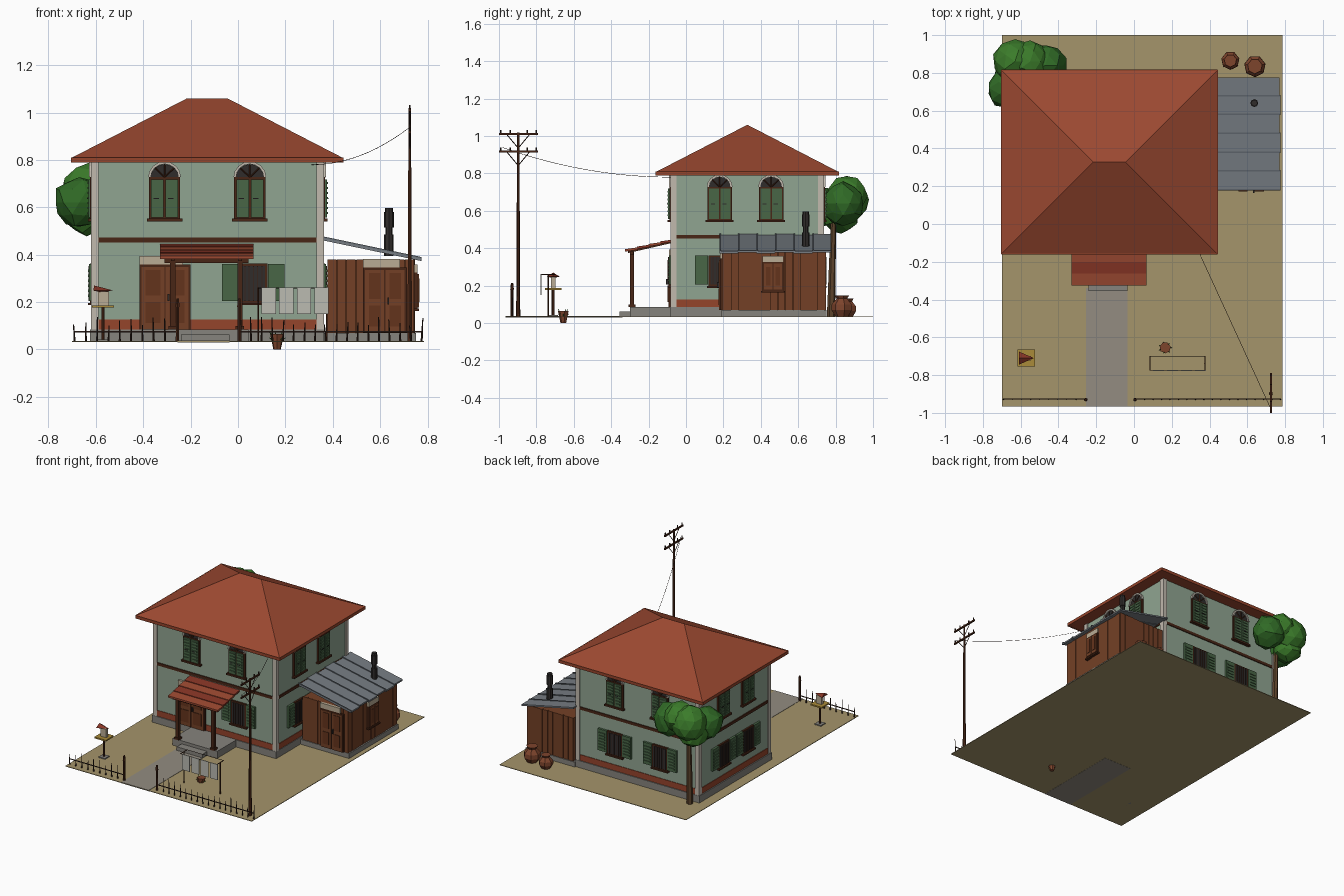
import bpy, bmesh, math, random
from mathutils import Matrix, Vector

if "Cube" in bpy.data.objects:
    bpy.data.objects.remove(bpy.data.objects["Cube"])

random.seed(4)
parts, mats = {}, {}
COL = dict(wall='8fa390', red='94462f', roof='9a4a34', trim='c0b8ac', stone='85827c', dark='4a2a1c',
           wood='73422a', wood2='643722', green='4a6648', black='33302f', cream='b8ab93', ground='a3936a',
           path='928b80', tin='767c82', leaf='3d7a2e', leaf2='33692a', cloth='b9b9b0', yellow='a88a3c',
           pot='7d4630', trunk='5e4630', iron='3a2a24', tin2='5f666d', porch='86382a')


def get(name, col):
    return parts.setdefault(name, (bmesh.new(), col))[0]


def box(name, col, x, y, z, M=Matrix()):
    size = Matrix.Diagonal((x[1] - x[0], y[1] - y[0], z[1] - z[0], 1))
    mid = Matrix.Translation((sum(x) / 2, sum(y) / 2, sum(z) / 2))
    bmesh.ops.create_cube(get(name, col), size=1, matrix=M @ mid @ size)


def hull(name, col, pts, M=Matrix()):
    b = bmesh.new()
    for p in pts:
        b.verts.new(M @ Vector(p))
    bmesh.ops.convex_hull(b, input=b.verts[:])
    bmesh.ops.dissolve_limit(b, angle_limit=0.01, verts=b.verts[:], edges=b.edges[:])
    me = bpy.data.meshes.new('tmp')
    b.to_mesh(me)
    b.free()
    get(name, col).from_mesh(me)
    bpy.data.meshes.remove(me)


def rod(name, col, a, b, r1, r2=None, n=6, M=Matrix()):
    a, b = Vector(a), Vector(b)
    T = M @ Matrix.Translation((a + b) / 2) @ (b - a).to_track_quat('Z', 'Y').to_matrix().to_4x4()
    bmesh.ops.create_cone(get(name, col), cap_ends=True, segments=n, radius1=r1,
                          radius2=r1 if r2 is None else r2, depth=(b - a).length, matrix=T)


G = 0.035
# ground and path
box('ground', 'ground', (-.7, .785), (-.965, 1), (.031, G))
box('path', 'path', (-.255, -.035), (-.965, -.34), (.030, .037))

# house body
X0, X1, Y0, Y1 = -.612, .356, -.076, .73
box('house_walls', 'wall', (X0, X1), (Y0, Y1), (.08, .8))
box('house_plinth', 'stone', (X0 - .012, X1 + .008), (Y0 - .01, Y1 + .01), (G, .085))
box('base_band', 'red', (X0 - .004, X1 + .004), (Y0 - .004, Y1 + .004), (.085, .127))
box('floor_band', 'dark', (X0 - .006, X1 + .006), (Y0 - .006, Y1 + .006), (.452, .472))
for x in (X0 - .008, X1 - .024):
    for y in (Y0 - .008, Y1 - .024):
        box('corner_pilasters', 'trim', (x, x + .032), (y, y + .032), (.085, .8))

# hipped main roof
hull('main_roof', 'roof', [(x, y, z) for x in (-.7, .44) for y in (-.157, .812) for z in (.792, .81)]
     + [(-.215, .328, 1.06), (-.045, .328, 1.06)])
R = [(-.702, .442), (-.159, .814)]
for y in R[1]:
    box('roof_fascia', 'red', R[0], (y - .003, y + .003), (.789, .811))
for x in R[0]:
    box('roof_fascia', 'red', (x - .003, x + .003), R[1], (.789, .811))


# windows are built facing -y, then turned to their wall
def upper_window(M):
    box('window_frames', 'dark', (-.066, .066), (-.012, .004), (.548, .727), M)
    box('window_sills', 'dark', (-.075, .075), (-.022, .004), (.54, .552), M)
    for s in (-1, 1):
        a, b = sorted((s * .004, s * .057))
        box('upper_shutters', 'green', (a, b), (-.019, 0), (.557, .718), M)
        for k in range(7):
            z = .572 + k * .021
            box('upper_shutters', 'green', (a + .008, b - .008), (-.024, -.015), (z, z + .009), M)
        box('shutter_latches', 'black', (a + .01, b - .02), (-.026, -.019), (.634, .639), M)
    arc = [(math.cos(i * math.pi / 8), math.sin(i * math.pi / 8)) for i in range(9)]
    hull('arch_glass', 'black', [(.058 * c, y, .727 + .055 * s) for c, s in arc for y in (-.008, .002)], M)
    for (c, s), (d, t) in zip(arc, arc[1:]):
        hull('arch_frames', 'trim', [(r * p, y, .727 + r * .96 * q) for p, q in ((c, s), (d, t))
                                     for r in (.058, .069) for y in (-.016, .002)], M)
    for i in (2, 4, 6):
        c, s = arc[i]
        rod('arch_bars', 'dark', (0, -.01, .727), (.056 * c, -.01, .727 + .054 * s), .003, n=4, M=M)


def lower_window(M):
    box('window_frames', 'dark', (-.06, .06), (-.012, .004), (.195, .362), M)
    box('lower_glass', 'black', (-.05, .05), (-.015, 0), (.205, .352), M)
    box('window_sills', 'dark', (-.068, .068), (-.022, .004), (.187, .197), M)
    for k in range(-2, 3):
        box('window_bars', 'iron', (k * .018 - .002, k * .018 + .002), (-.02, -.014), (.205, .352), M)
    for s in (-1, 1):
        a, b = sorted((s * .062, s * .132))
        box('lower_shutters', 'green', (a, b), (-.016, 0), (.205, .36), M)
        for k in range(6):
            z = .222 + k * .021
            box('lower_shutters', 'green', (a + .01, b - .01), (-.021, -.012), (z, z + .01), M)


def wall(x, y, turn):
    return Matrix.Translation((x, y, 0)) @ Matrix.Rotation(math.radians(turn), 4, 'Z')


for x in (-.31, .05):
    upper_window(wall(x, Y0, 0))
    upper_window(wall(x, Y1, 180))
    lower_window(wall(x, Y1, 180))
for y in (.18, .455):
    for px, turn in ((X1, 90), (X0, -90)):
        upper_window(wall(px, y, turn))
        if turn < 0 or y < .3:
            lower_window(wall(px, y, turn))
lower_window(wall(.065, Y0, 0))


# doors with panels, handle and pale lintel
def door(name, xc, y, w, z0, z1):
    M = wall(xc, y, 0)
    h = w / 2
    box(name + '_frame', 'dark', (-h, h), (-.012, .004), (z0, z1), M)
    for s in (-1, 1):
        a, b = sorted((s * .003, s * (h - .009)))
        box(name, 'wood', (a, b), (-.018, 0), (z0, z1 - .009), M)
        for c, d in ((.1, .42), (.52, .92)):
            box(name + '_panels', 'wood2', (a + .016, b - .016), (-.022, -.015),
                (z0 + c * (z1 - z0), z0 + d * (z1 - z0)), M)
    box(name + '_handle', 'black', (.01, .018), (-.03, -.018), (z0 + .12, z0 + .15), M)
    box(name + '_lintel', 'cream', (-h, h * .7), (-.014, .004), (z1, z1 + .036), M)


door('front_door', -.308, Y0, .215, .085, .358)
door('shed_door', .62, .195, .185, .07, .345)

# porch
box('porch_floor', 'stone', (-.31, .045), (-.30, Y0), (G, .085))
box('porch_step', 'stone', (-.24, -.035), (-.355, -.30), (G, .063))
for x in (-.275, .008):
    box('porch_posts', 'dark', (x - .011, x + .011), (-.3, -.278), (.085, .385))
    box('porch_posts', 'stone', (x - .018, x + .018), (-.307, -.271), (.085, .1))
    hull('porch_rafters', 'dark', [(x + i, y, z + k) for i in (-.008, .008) for k in (0, .015)
                                   for y, z in ((-.31, .374), (Y0, .428))])
box('porch_beam', 'dark', (-.31, .045), (-.3, -.28), (.365, .382))
pz = lambda y: .39 + (y + .325) * .055 / .247
for i in range(4):
    a, b = -.325 + i * .062, -.325 + (i + 1) * .062 + .004
    hull('porch_roof_%d' % (i % 2), ('roof', 'porch')[i % 2],
         [(x, y, pz(y) + k - d) for x in (-.33, .066) for y, d in ((a, 0), (b, .005)) for k in (-.008, .005)])

# shed
box('shed_base', 'stone', (.36, .752), (.19, .75), (G, .07))
box('shed_walls', 'wood', (.38, .735), (.205, .735), (.07, .378))
N = 9
for i in range(N):
    x, d = .377 + i * .041, random.uniform(0, .006)
    for y in (.197, .735):
        box('shed_planks', 'wood', (x, x + .038), (y - d, y + .008 + d), (.07, .38))
for i in range(13):
    y, d = .2 + i * .0416, random.uniform(0, .006)
    box('shed_planks', 'wood', (.735, .741 + d), (y, y + .039), (.07, .38))
M = wall(.743, .465, 90)
box('shed_window_frame', 'dark', (-.056, .056), (-.014, .004), (.17, .325), M)
for a in (-.048, .003):
    box('shed_window_shutters', 'wood', (a, a + .045), (-.02, 0), (.178, .318), M)
    box('shed_window_panels', 'wood2', (a + .01, a + .035), (-.023, -.01), (.2, .3), M)
box('shed_window_sill', 'dark', (-.064, .064), (-.022, .004), (.162, .172), M)
box('shed_window_lintel', 'cream', (-.056, .056), (-.014, .004), (.325, .358), M)

# corrugated lean-to roof
for i in range(6):
    a = .178 + i * .0995
    d = (i % 2) * .003
    hull('shed_roof', 'tin', [(x, y, z + d + k) for y in (a, a + .0995) for k in (-.009, .002)
                              for x, z in ((.355, .47), (.775 - 2 * d, .382))])
    hull('shed_roof_ribs', 'tin2', [(x, a + y, z + k) for y in (0, .008) for k in (0, .008)
                                    for x, z in ((.355, .47), (.775, .382))])
for z0, z1, r in ((.395, .485, .02), (.48, .52, .015), (.515, .58, .021), (.58, .596, .017)):
    rod('chimney', 'black', (.637, .64, z0), (.637, .64, z1), r, n=8)

# tree
rod('tree_trunk', 'trunk', (-.573, .775, G), (-.575, .79, .6), .022, .014)
for x, y, z, r, c in ((-.63, .86, .66, .125, 'leaf'), (-.47, .84, .64, .118, 'leaf2'), (-.67, .72, .62, .112, 'leaf2'),
                      (-.64, .83, .58, .1, 'leaf'), (-.55, .86, .68, .11, 'leaf')):
    b = get('foliage_' + c, c)
    new = bmesh.ops.create_icosphere(b, subdivisions=2, radius=r, matrix=Matrix.Translation((x, y, z)))['verts']
    for v in new:
        v.co += (v.co - Vector((x, y, z))) * random.uniform(-.1, .04)

# clay jars behind the shed
for x, y, s in ((.51, .865, .85), (.64, .835, 1)):
    for z0, z1, a, b in ((0, .035, .036, .058), (.035, .065, .058, .056), (.065, .095, .056, .03), (.095, .112, .03, .04)):
        rod('clay_jars', 'pot', (x, y, G + z0 * s), (x, y, G + z1 * s), a * s, b * s, 7)

# bird table
bx, by = -.57, -.71
box('bird_table_foot', 'stone', (bx - .025, bx + .025), (by - .025, by + .025), (G - .004, .042))
rod('bird_table_post', 'dark', (bx, by, G), (bx, by, .18), .008)
box('bird_tray', 'yellow', (bx - .046, bx + .046), (by - .045, by + .045), (.176, .186))
box('bird_house', 'cream', (bx - .02, bx + .025), (by - .012, by + .012), (.186, .245))
hull('bird_roof', 'porch', [(bx - .04, by - .035, .248), (bx - .04, by + .035, .248), (bx - .038, by, .27),
                            (bx + .04, by, .25), (bx, by, .24)])

# flower pot and leaves
rod('flower_pot', 'pot', (.165, -.655, 0), (.165, -.655, .065), .016, .03, 7)
for i in range(7):
    a = i * 2 * math.pi / 7
    c, s = math.cos(a), math.sin(a)
    rod('pot_leaves', 'leaf', (.165, -.655, .025), (.165 + .036 * c, -.655 + .03 * s, .05 + .025 * (i % 2)), .007, .001, 4)

# washing line
for y in (-.775, -.70):
    rod('washing_lines', 'iron', (.085, y, .26), (.375, y, .26), .0018, n=4)
for x in (.085, .375):
    rod('line_posts', 'dark', (x, -.737, G), (x, -.737, .26), .004)
    rod('line_posts', 'dark', (x, -.775, .26), (x, -.70, .26), .003)
for i in range(4):
    x = .1 + i * .074
    box('washing', 'cloth', (x, x + .06), (-.778, -.773), (.15, .262))

# picket fence and gate posts
for a, b in ((-.69, -.26), (.01, .775)):
    n = int((b - a) / .045)
    for i in range(n + 1):
        x = a + (b - a) * i / n
        rod('fence_pickets', 'iron', (x, -.928, G), (x + random.uniform(-.006, .006), -.928, random.uniform(.1, .14)), .0045, .002, 4)
    box('fence_rail', 'iron', (a, b), (-.93, -.925), (.072, .077))
for x in (-.255, .005):
    rod('gate_posts', 'dark', (x, -.93, G), (x, -.93, .2), .007)
    rod('gate_posts', 'dark', (x, -.93, .18), (x, -.93, .215), .01, .006)

# utility pole, cross arms, insulators, service wire
px, py = .725, -.897
rod('utility_pole', 'dark', (px, py, G), (px, py, 1.02), .011, .006)
for z in (.917, 1.01):
    box('cross_arms', 'dark', (px - .005, px + .005), (-1, -.79), (z - .005, z + .005))
    for y in (-.99, -.94, -.85, -.8):
        rod('insulators', 'iron', (px, y, z), (px, y, z + .022), .004)
    for y in (-.96, -.835):
        rod('arm_braces', 'iron', (px, y, z), (px, py, z - .075), .0025, n=4)
A, B = Vector((px, -.98, .938)), Vector((.31, Y0, .78))
pts = [A.lerp(B, t / 12) - Vector((0, 0, .16 * t / 12 * (1 - t / 12))) for t in range(13)]
for p, q in zip(pts, pts[1:]):
    rod('service_wire', 'iron', p, q, .0012, n=4)

# turn the gathered parts into objects
for name, (b, col) in parts.items():
    bmesh.ops.recalc_face_normals(b, faces=b.faces[:])
    me = bpy.data.meshes.new(name)
    b.to_mesh(me)
    b.free()
    if col not in mats:
        m = mats[col] = bpy.data.materials.new(col)
        rgb = [(int(COL[col][i:i + 2], 16) / 255) ** 2.2 for i in (0, 2, 4)]
        m.diffuse_color = (*rgb, 1)
        m.use_nodes = True
        m.node_tree.nodes["Principled BSDF"].inputs["Base Color"].default_value = m.diffuse_color
    me.materials.append(mats[col])
    bpy.context.scene.collection.objects.link(bpy.data.objects.new(name, me))
